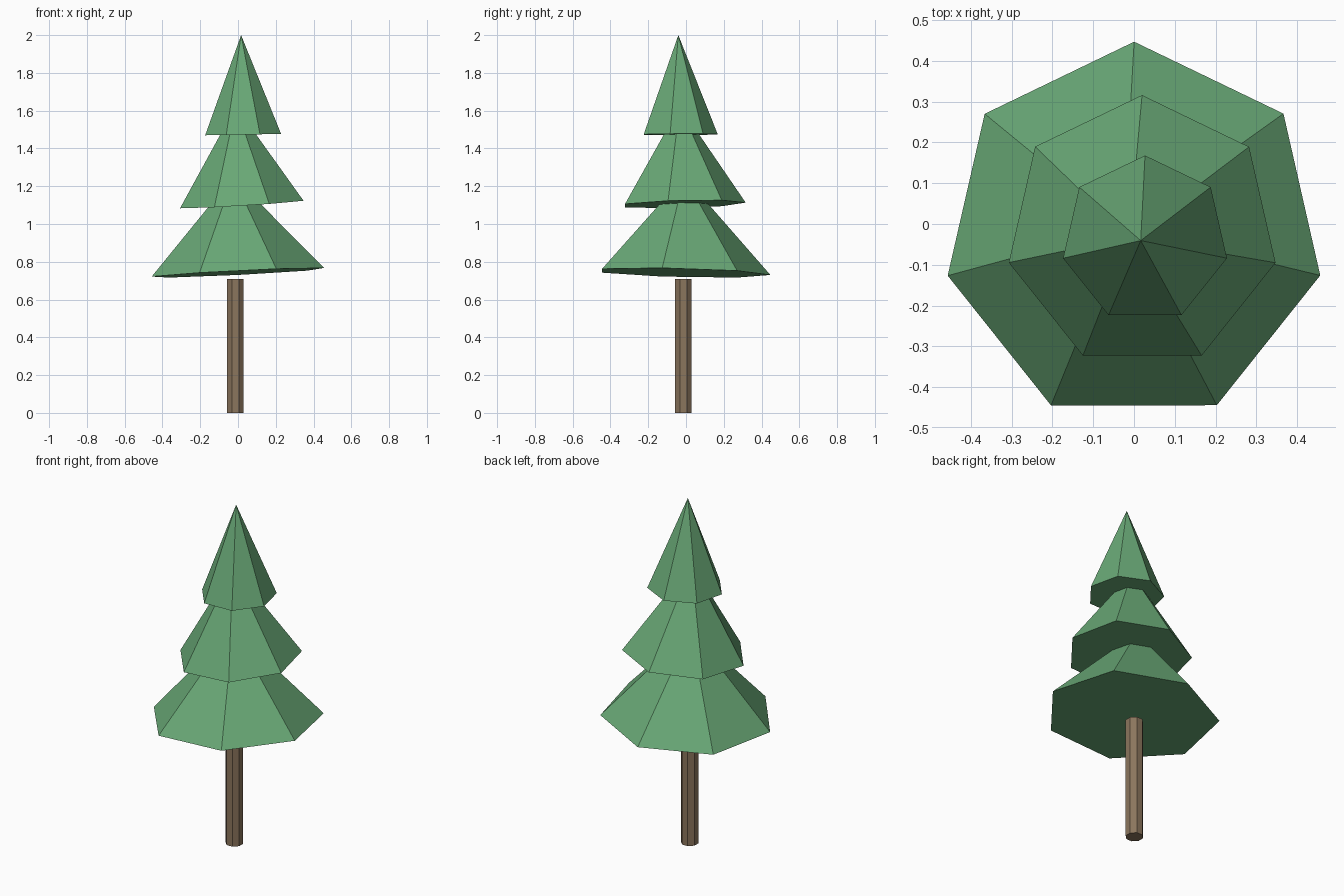
import bpy, bmesh, math
from mathutils import Vector

if "Cube" in bpy.data.objects:
    bpy.data.objects.remove(bpy.data.objects["Cube"])

def material(name, color):
    m = bpy.data.materials.new(name)
    m.diffuse_color = (*color, 1)
    m.use_nodes = True
    m.node_tree.nodes["Principled BSDF"].inputs["Base Color"].default_value = m.diffuse_color
    return m

green = material("needles", (0.14, 0.39, 0.18))
brown = material("bark", (0.26, 0.18, 0.11))

def add_part(name, sides, base_r, top_r, height, base, slope=(0, 0), start=90, mat=green):
    """Capped cone or prism standing on its base centre, tilted by the base slope."""
    bm = bmesh.new()
    ang = [math.radians(start) + math.tau * i / sides for i in range(sides)]
    low = [bm.verts.new((base_r * math.cos(a), base_r * math.sin(a), 0)) for a in ang]
    bm.faces.new(low[::-1])
    if top_r:
        high = [bm.verts.new((top_r * math.cos(a), top_r * math.sin(a), height)) for a in ang]
        bm.faces.new(high)
    else:
        tip = bm.verts.new((0, 0, height))
    for i in range(sides):
        j = (i + 1) % sides
        bm.faces.new((low[i], low[j], high[j], high[i]) if top_r else (low[i], low[j], tip))
    mesh = bpy.data.meshes.new(name)
    bm.to_mesh(mesh)
    bm.free()
    mesh.materials.append(mat)
    ob = bpy.data.objects.new(name, mesh)
    ob.location = base
    ob.rotation_mode = 'QUATERNION'
    up = Vector((-slope[0], -slope[1], 1))
    ob.rotation_quaternion = Vector((0, 0, 1)).rotation_difference(up)
    bpy.context.collection.objects.link(ob)
    return ob

# Octagonal trunk
add_part("trunk", 8, 0.048, 0.048, 0.71, (-0.014, -0.014, 0), start=22.5, mat=brown)

# Three slightly tilted seven-sided foliage tiers
add_part("lower_foliage", 7, 0.469, 0, 0.51, (0, -0.022, 0.742), (0.05, -0.025))
add_part("middle_foliage", 7, 0.336, 0, 0.52, (0.02, -0.02, 1.105), (0.061, 0.025))
add_part("top_foliage", 7, 0.206, 0, 0.526, (0.027, -0.038, 1.474), (0.02, 0.005))
